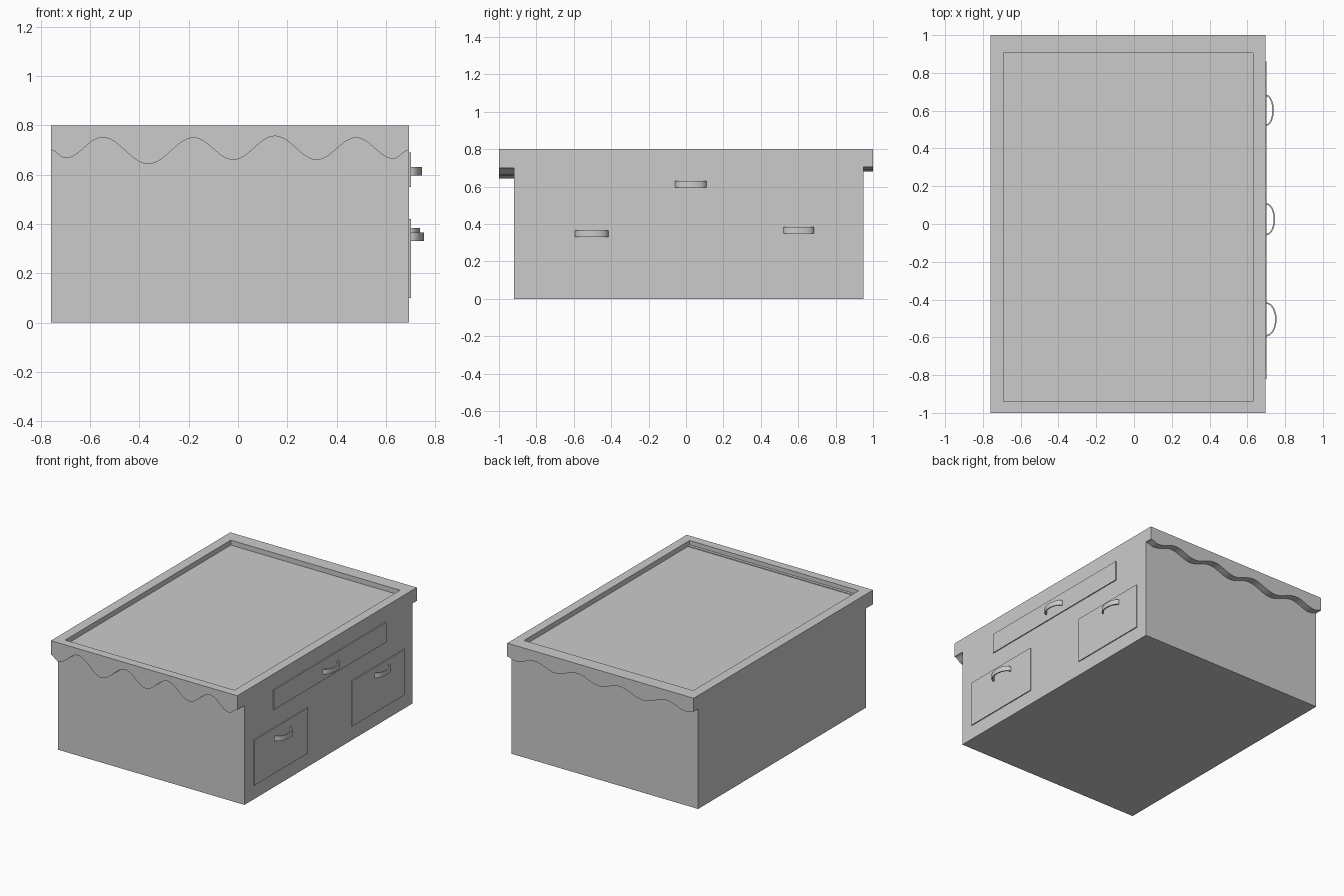
import bpy, bmesh, math

default = bpy.data.objects.get("Cube")
if default:
    bpy.data.objects.remove(default, do_unlink=True)

grey = bpy.data.materials.new("plain grey")
grey.use_nodes = True
grey.diffuse_color = (0.6, 0.6, 0.6, 1)
grey.node_tree.nodes["Principled BSDF"].inputs["Base Color"].default_value = (0.6, 0.6, 0.6, 1)

X0, X1 = -0.76, 0.695
TOP = 0.8


def finish(name, bm):
    bmesh.ops.recalc_face_normals(bm, faces=bm.faces)
    mesh = bpy.data.meshes.new(name)
    bm.to_mesh(mesh)
    bm.free()
    mesh.materials.append(grey)
    ob = bpy.data.objects.new(name, mesh)
    bpy.context.collection.objects.link(ob)
    return ob


def add_box(bm, lo, hi):
    verts = bmesh.ops.create_cube(bm, size=1)["verts"]
    for v in verts:
        v.co = [(a + b) / 2 + c * (b - a) for a, b, c in zip(lo, hi, v.co)]
    return verts


def extrude_profile(name, points, offset):
    """Extrude a closed outline of 3D points along an offset."""
    bm = bmesh.new()
    face = bm.faces.new([bm.verts.new(p) for p in points])
    new = bmesh.ops.extrude_face_region(bm, geom=[face])["geom"]
    bmesh.ops.translate(bm, vec=offset, verts=[g for g in new if isinstance(g, bmesh.types.BMVert)])
    return finish(name, bm)


# Cabinet body, with the tray floor just below the rim
bm = bmesh.new()
add_box(bm, (X0, -0.92, 0), (X1, 0.95, 0.765))
finish("cabinet_body", bm)

# Raised rim around the sunken top
bm = bmesh.new()
outer = [(X0, -1), (X1, -1), (X1, 1), (X0, 1)]
inner = [(-0.69, -0.94), (0.63, -0.94), (0.63, 0.905), (-0.69, 0.905)]
rings = [[bm.verts.new((x, y, z)) for x, y in ring]
         for ring, z in ((outer, 0.765), (outer, TOP), (inner, TOP), (inner, 0.765))]
for a, b in zip(rings, rings[1:] + rings[:1]):
    for i in range(4):
        j = (i + 1) % 4
        bm.faces.new((a[i], a[j], b[j], b[i]))
finish("top_rim", bm)


# Scalloped valances: cosine-eased waves through their crests and dips
def valance(name, keys, y, depth):
    steps = 12
    wave = []
    for (xa, za), (xb, zb) in zip(keys, keys[1:]):
        for i in range(steps):
            t = i / steps
            ease = (1 - math.cos(math.pi * t)) / 2
            wave.append((xa + (xb - xa) * t, y, za + (zb - za) * ease))
    wave.append((keys[-1][0], y, keys[-1][1]))
    extrude_profile(name, wave + [(X1, y, 0.77), (X0, y, 0.77)], (0, depth, 0))


front_wave = [(X0, 0.70), (-0.70, 0.667), (-0.55, 0.752), (-0.365, 0.643), (-0.18, 0.75),
              (-0.02, 0.66), (0.15, 0.757), (0.32, 0.66), (0.48, 0.75), (0.63, 0.665), (X1, 0.70)]
valance("front_valance", front_wave, -1, 0.08)
back_wave = [(x, 0.68 + (z - 0.643) * 0.45) for x, z in front_wave]
valance("back_valance", back_wave, 1, -0.05)

# Drawer fronts on the left side: y range, z range
for name, ya, yb, za, zb in (("upper_drawer", -0.60, 0.65, 0.55, 0.69),
                             ("front_drawer", -0.82, -0.22, 0.10, 0.42),
                             ("rear_drawer", 0.27, 0.86, 0.10, 0.42)):
    bm = bmesh.new()
    add_box(bm, (X1 - 0.01, ya, za), (X1 + 0.007, yb, zb))
    finish(name, bm)


# Bowed strap handles
def handle(name, y, z, half, reach):
    base, thick, count = X1 + 0.005, 0.008, 20
    angles = [math.pi * i / count - math.pi / 2 for i in range(count + 1)]

    def arc(inset):
        return [(base + (reach - inset) * math.cos(a), y + (half - inset) * math.sin(a), z)
                for a in angles]
    ob = extrude_profile(name, arc(0) + arc(thick)[::-1], (0, 0, 0.035))
    bpy.context.view_layer.objects.active = ob
    ob.select_set(True)
    bpy.ops.object.shade_smooth_by_angle()
    ob.select_set(False)


handle("upper_handle", 0.025, 0.596, 0.085, 0.047)
handle("front_handle", -0.505, 0.33, 0.09, 0.055)
handle("rear_handle", 0.602, 0.348, 0.082, 0.04)
